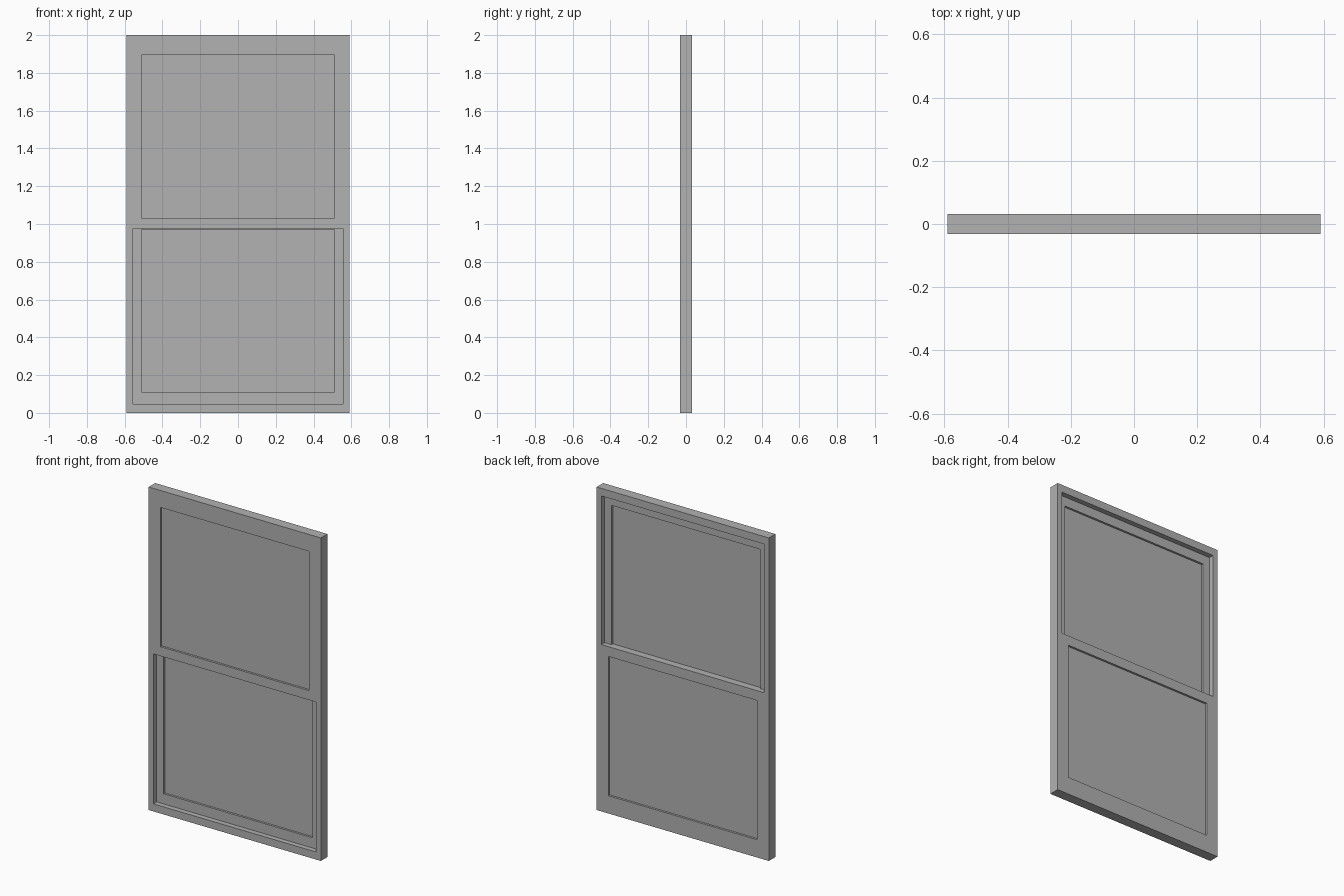
import bpy, bmesh

cube = bpy.data.objects.get("Cube")
if cube:
    bpy.data.objects.remove(cube, do_unlink=True)

grey = bpy.data.materials.new("window_grey")
grey.use_nodes = True
colour = (0.445, 0.445, 0.445, 1)
grey.diffuse_color = colour
grey.node_tree.nodes["Principled BSDF"].inputs["Base Color"].default_value = colour


def finish(name, bm):
    bmesh.ops.recalc_face_normals(bm, faces=bm.faces)
    mesh = bpy.data.meshes.new(name)
    bm.to_mesh(mesh)
    bm.free()
    mesh.materials.append(grey)
    obj = bpy.data.objects.new(name, mesh)
    bpy.context.scene.collection.objects.link(obj)
    return obj


def rect(half, low, high):
    return [(-half, low), (half, low), (half, high), (-half, high)]


def frame(name, outer, inner, front, back):
    """Rectangular ring, each rectangle given as half width, low z, high z."""
    bm = bmesh.new()
    loops = [[bm.verts.new((x, y, z)) for x, z in rect(*size)]
             for size, y in ((outer, front), (inner, front), (inner, back), (outer, back))]
    for a, b in zip(loops, loops[1:] + loops[:1]):
        for i in range(4):
            j = (i + 1) % 4
            bm.faces.new((a[i], a[j], b[j], b[i]))
    return finish(name, bm)


def panel(name, size, front, back):
    bm = bmesh.new()
    a, b = [[bm.verts.new((x, y, z)) for x, z in rect(*size)] for y in (front, back)]
    bm.faces.new(a)
    bm.faces.new(b)
    for i in range(4):
        j = (i + 1) % 4
        bm.faces.new((a[i], a[j], b[j], b[i]))
    return finish(name, bm)


DEPTH = 0.032   # half the depth of the window
GLASS = 0.003   # half the glass thickness

# Outer frame
frame("outer_frame", (0.59, 0, 2), (0.557, 0.047, 1.953), -DEPTH, DEPTH)

# Upper sash sits in the front half, lower sash in the back half
sashes = (
    ("upper", (0.557, 0.975, 1.953), (0.51, 1.033, 1.895), -DEPTH, 0),
    ("lower", (0.557, 0.047, 1.033), (0.51, 0.11, 0.972), 0, DEPTH),
)
for name, outer, opening, front, back in sashes:
    frame(name + "_sash", outer, opening, front, back)
    middle = (front + back) / 2
    panel(name + "_glass", opening, middle - GLASS, middle + GLASS)
